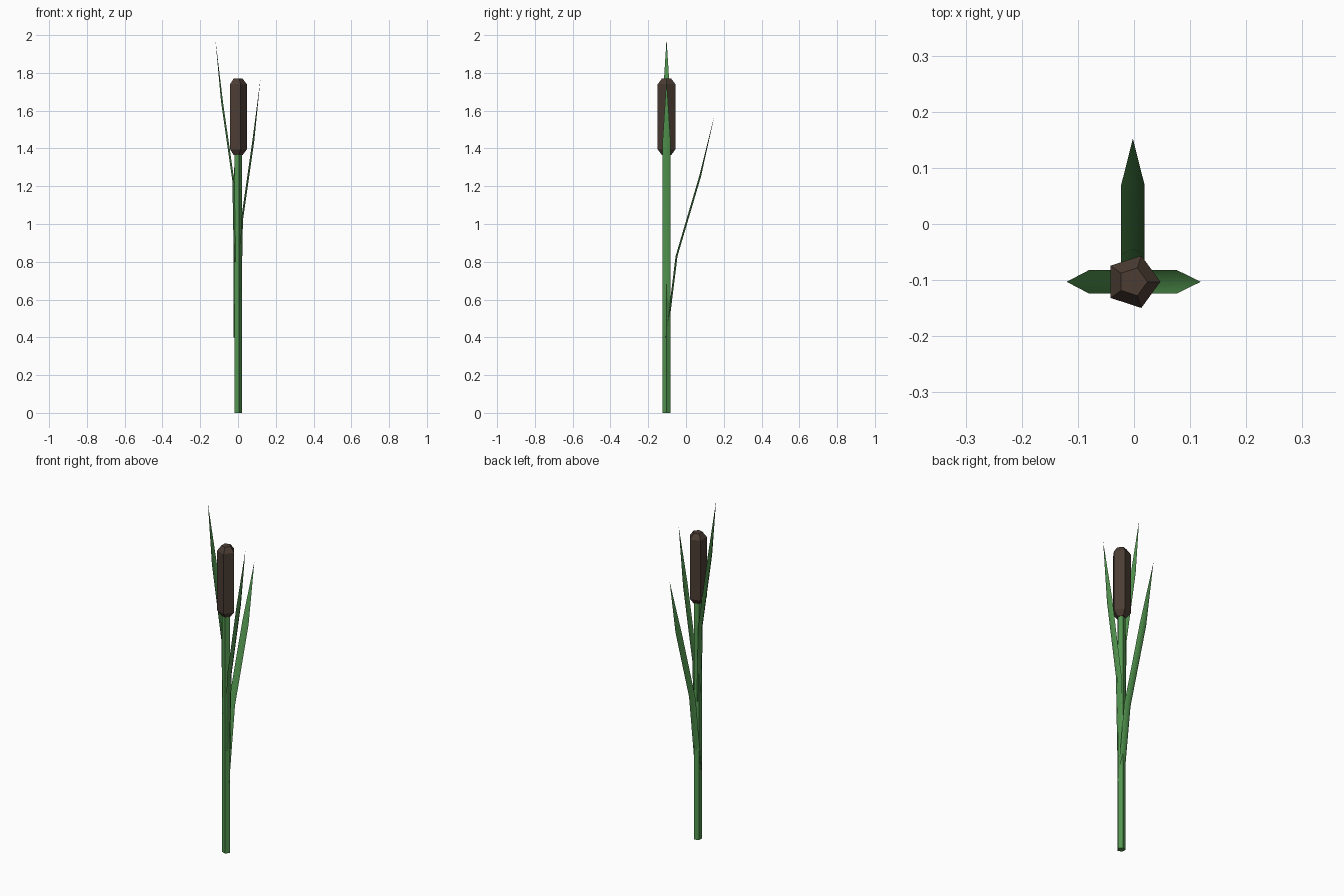
import bpy, bmesh, math

if "Cube" in bpy.data.objects:
    bpy.data.objects.remove(bpy.data.objects["Cube"])

CX, CY = -0.002, -0.103          # plant axis


def material(name, rgb):
    m = bpy.data.materials.new(name)
    m.diffuse_color = (*rgb, 1)
    m.use_nodes = True
    m.node_tree.nodes["Principled BSDF"].inputs["Base Color"].default_value = m.diffuse_color
    return m


green = material("leaf green", (0.085, 0.30, 0.078))
brown = material("seed brown", (0.070, 0.046, 0.034))


def finish(name, bm, mat, smooth=False):
    bmesh.ops.recalc_face_normals(bm, faces=bm.faces)
    me = bpy.data.meshes.new(name)
    bm.to_mesh(me)
    bm.free()
    me.materials.append(mat)
    for p in me.polygons:
        p.use_smooth = smooth
    ob = bpy.data.objects.new(name, me)
    bpy.context.collection.objects.link(ob)
    return ob


def lathe(name, profile, mat, sides=5):
    """Closed five-sided turned shape from (radius, z) rings."""
    bm = bmesh.new()
    rings = []
    for r, z in profile:
        rings.append([bm.verts.new((CX + r * math.cos(math.tau * i / sides),
                                    CY + r * math.sin(math.tau * i / sides), z))
                      for i in range(sides)])
    for a, b in zip(rings, rings[1:]):
        for i in range(sides):
            j = (i + 1) % sides
            bm.faces.new((a[i], a[j], b[j], b[i]))
    bm.faces.new(rings[0])
    bm.faces.new(rings[-1])
    return finish(name, bm, mat)


def leaf(name, angle, base_z, offsets):
    """Folded blade leaning outwards, hollow on the stem side, with a pointed tip."""
    half, fold = 0.021, 0.010
    c, s = math.cos(angle), math.sin(angle)
    bm = bmesh.new()

    def vert(out, side, z):
        return bm.verts.new((CX + out * c - side * s, CY + out * s + side * c, z))

    rows = []
    for out, dz in zip(offsets, (0.0, 0.43, 0.85)):
        z = base_z + dz
        rows.append([vert(out - fold, -half, z), vert(out, 0, z), vert(out - fold, half, z)])
    tip = vert(offsets[3], 0, base_z + 1.18)
    for a, b in zip(rows, rows[1:]):
        for i in range(2):
            bm.faces.new((a[i], a[i + 1], b[i + 1], b[i]))
    for i in range(2):
        bm.faces.new((rows[-1][i], rows[-1][i + 1], tip))
    return finish(name, bm, mat=green, smooth=True)


# Stem and seed head
lathe("stem", [(0.022, 0), (0.022, 1.39)], green)
lathe("seed_head", [(0.026, 1.365), (0.049, 1.395), (0.049, 1.74), (0.026, 1.77)], brown)

# Three leaves at different heights
leaf("left_leaf", math.pi, 0.80, (0.020, 0.028, 0.088, 0.118))
leaf("right_leaf", 0, 0.59, (0.020, 0.028, 0.088, 0.121))
leaf("back_leaf", math.pi / 2, 0.40, (0.005, 0.058, 0.182, 0.255))
